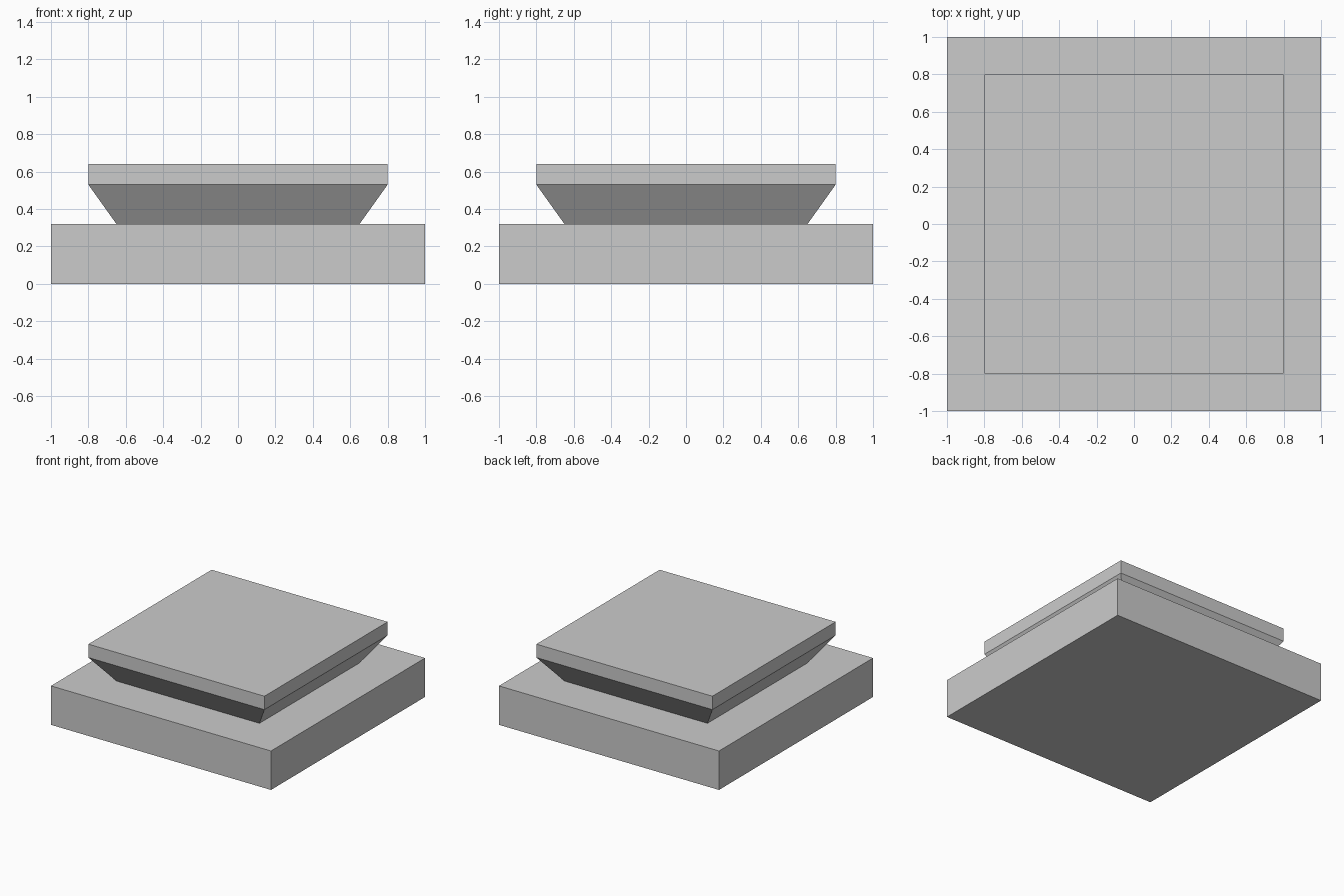
import bpy
import bmesh

default = bpy.data.objects.get("Cube")
if default:
    bpy.data.objects.remove(default, do_unlink=True)

# One plain grey for the whole pedestal
grey = bpy.data.materials.new("plain_grey")
grey.use_nodes = True
grey.diffuse_color = (0.6, 0.6, 0.6, 1)
grey.node_tree.nodes["Principled BSDF"].inputs["Base Color"].default_value = (0.6, 0.6, 0.6, 1)


def square_block(name, profile):
    """Stack square rings of (half width, height) and close both ends."""
    bm = bmesh.new()
    corners = ((-1, -1), (1, -1), (1, 1), (-1, 1))
    rings = [[bm.verts.new((x * h, y * h, z)) for x, y in corners] for h, z in profile]
    for low, high in zip(rings, rings[1:]):
        for i in range(4):
            j = (i + 1) % 4
            bm.faces.new((low[i], low[j], high[j], high[i]))
    bm.faces.new(rings[0][::-1])
    bm.faces.new(rings[-1])
    mesh = bpy.data.meshes.new(name)
    bm.to_mesh(mesh)
    bm.free()
    mesh.materials.append(grey)
    obj = bpy.data.objects.new(name, mesh)
    bpy.context.collection.objects.link(obj)
    return obj


# Wide square plinth
square_block("base_slab", [(1, 0), (1, 0.32)])

# Flared neck widening into the flat top slab
square_block("flared_top", [(0.65, 0.32), (0.8, 0.53), (0.8, 0.64)])
